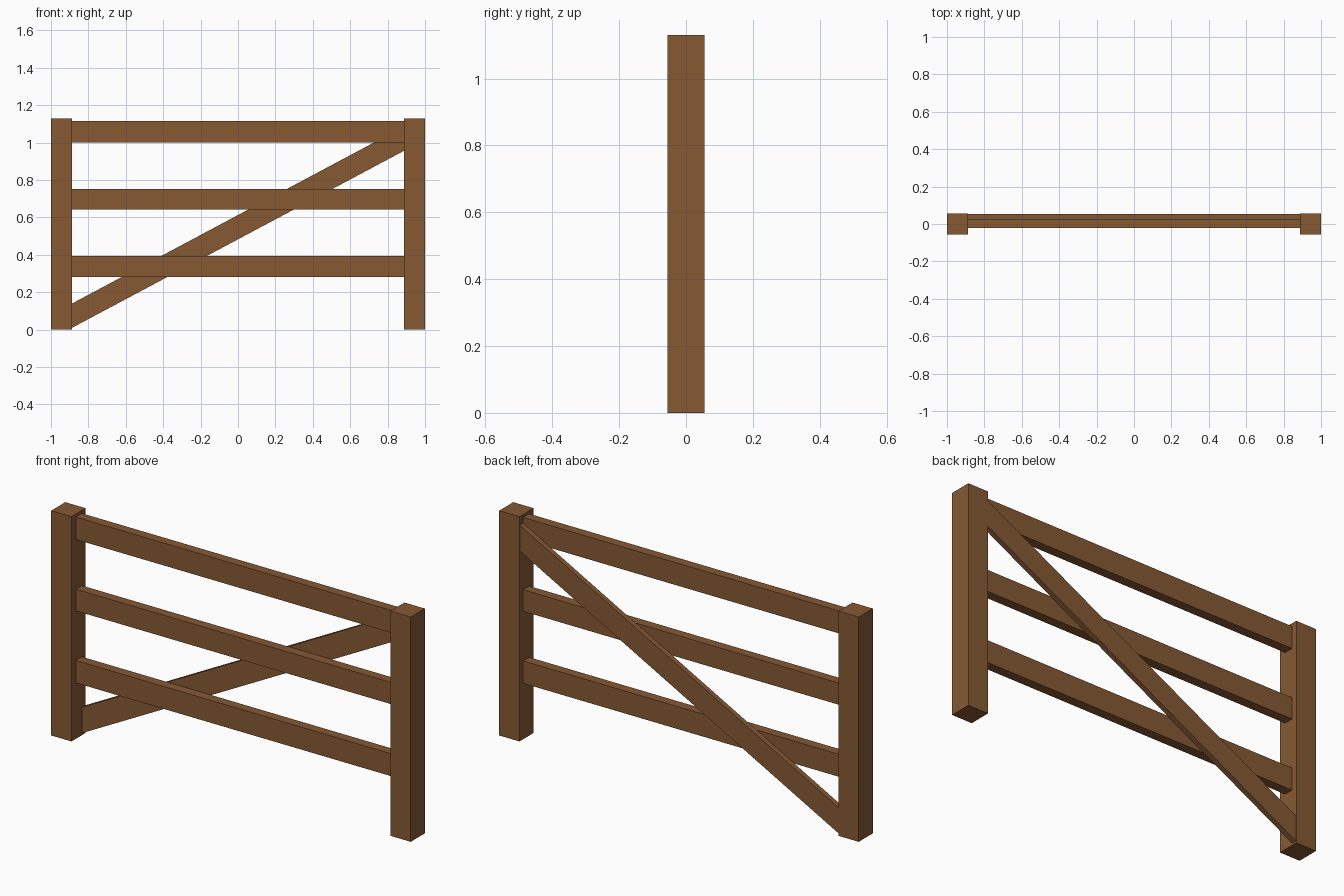
import bpy

if "Cube" in bpy.data.objects:
    bpy.data.objects.remove(bpy.data.objects["Cube"])

wood = bpy.data.materials.new("brown_wood")
wood.diffuse_color = (0.24, 0.10, 0.034, 1)
wood.use_nodes = True
wood.node_tree.nodes["Principled BSDF"].inputs["Base Color"].default_value = wood.diffuse_color


def plank(name, profile, y0, y1):
    """Extrude an x-z outline (counter-clockwise seen from the front) from y0 to y1."""
    n = len(profile)
    verts = [(x, y, z) for y in (y0, y1) for x, z in profile]
    faces = [tuple(range(n)), tuple(range(2 * n - 1, n - 1, -1))]
    faces += [(i, i + n, (i + 1) % n + n, (i + 1) % n) for i in range(n)]
    mesh = bpy.data.meshes.new(name)
    mesh.from_pydata(verts, [], faces)
    mesh.materials.append(wood)
    obj = bpy.data.objects.new(name, mesh)
    bpy.context.collection.objects.link(obj)
    return obj


def box(name, x0, x1, y0, y1, z0, z1):
    return plank(name, [(x0, z0), (x1, z0), (x1, z1), (x0, z1)], y0, y1)


INNER = 0.887  # inner face of the posts

# Square posts
box("left_post", -1, -INNER, -0.056, 0.056, 0, 1.13)
box("right_post", INNER, 1, -0.056, 0.056, 0, 1.13)

# Horizontal rails
for name, z0, z1 in (("lower_rail", 0.281, 0.394),
                     ("middle_rail", 0.643, 0.752),
                     ("top_rail", 1.002, 1.115)):
    box(name, -INNER, INNER, -0.021, 0.027, z0, z1)

# Diagonal brace behind the rails, ends cut flush with the posts
plank("diagonal_brace",
      [(-INNER, 0.01), (INNER, 0.956), (INNER, 1.086), (-INNER, 0.14)],
      0.027, 0.053)
